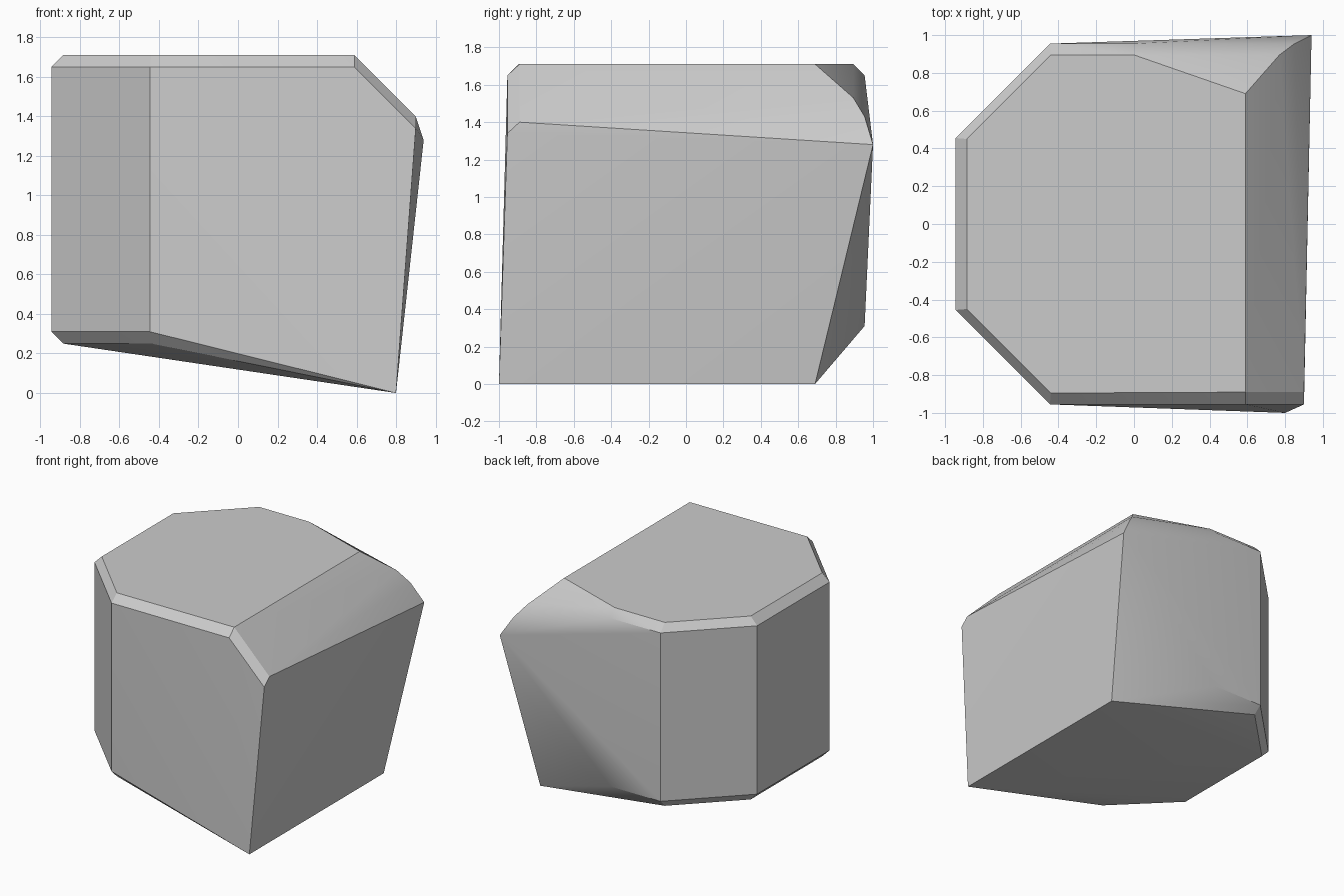
import bpy, bmesh, math

cube = bpy.data.objects.get("Cube")
if cube:
    bpy.data.objects.remove(cube, do_unlink=True)

BOTTOM, TOP, BEVEL = 0.25, 1.71, 0.06


def chamfered_end(flat_z, rim_z):
    """Clipped left end of the block: an inset flat outline and its wider rim."""
    points = []
    for side in (-1, 1):
        points += [(-0.885, side * 0.45, flat_z), (-0.44, side * 0.895, flat_z)]
        points += [(-0.945, side * 0.455, rim_z), (-0.445, side * 0.955, rim_z)]
    return points


def stone_material(name, value):
    mat = bpy.data.materials.new(name)
    mat.use_nodes = True
    colour = (value, value, value, 1)
    mat.diffuse_color = colour
    mat.node_tree.nodes["Principled BSDF"].inputs["Base Color"].default_value = colour
    return mat


# Bevelled, clipped corners on the -x side, top and bottom
points = chamfered_end(TOP, TOP - BEVEL) + chamfered_end(BOTTOM, BOTTOM + BEVEL)

# Sloping shoulder along the +x top edge, with its front bevel
for x, z in ((0.59, TOP), (0.9, 1.40)):
    points += [(x, -0.89, z), (x, -0.955, z - BEVEL)]

# Irregular back shoulder and the pulled-out back corner
points += [(0.59, 0.69, TOP), (0, 0.895, TOP), (0, 0.955, TOP - BEVEL),
           (0.77, 0.895, 1.53), (0.85, 0.955, 1.43), (0.94, 1, 1.28)]

# Lowered +x foot edge and the back lower bend
points += [(0.8, -1, 0), (0.8, 0.69, 0), (0, 0.955, BOTTOM + BEVEL)]

# Wrap the corners into one solid boulder
bm = bmesh.new()
for p in points:
    bm.verts.new(p)
hull = bmesh.ops.convex_hull(bm, input=bm.verts)
loose = [v for v in bm.verts if not v.link_faces]
bmesh.ops.delete(bm, geom=loose, context='VERTS')
bmesh.ops.dissolve_limit(bm, angle_limit=math.radians(0.8),
                         verts=bm.verts, edges=bm.edges)
bmesh.ops.recalc_face_normals(bm, faces=bm.faces)
mesh = bpy.data.meshes.new("boulder")
bm.to_mesh(mesh)
bm.free()

boulder = bpy.data.objects.new("boulder", mesh)
bpy.context.collection.objects.link(boulder)
mesh.materials.append(stone_material("grey stone", 0.6))

# Soft shading across shallow bends, crisp at the bevels
bpy.ops.object.select_all(action='DESELECT')
boulder.select_set(True)
bpy.context.view_layer.objects.active = boulder
bpy.ops.object.shade_smooth_by_angle(angle=math.radians(30))
